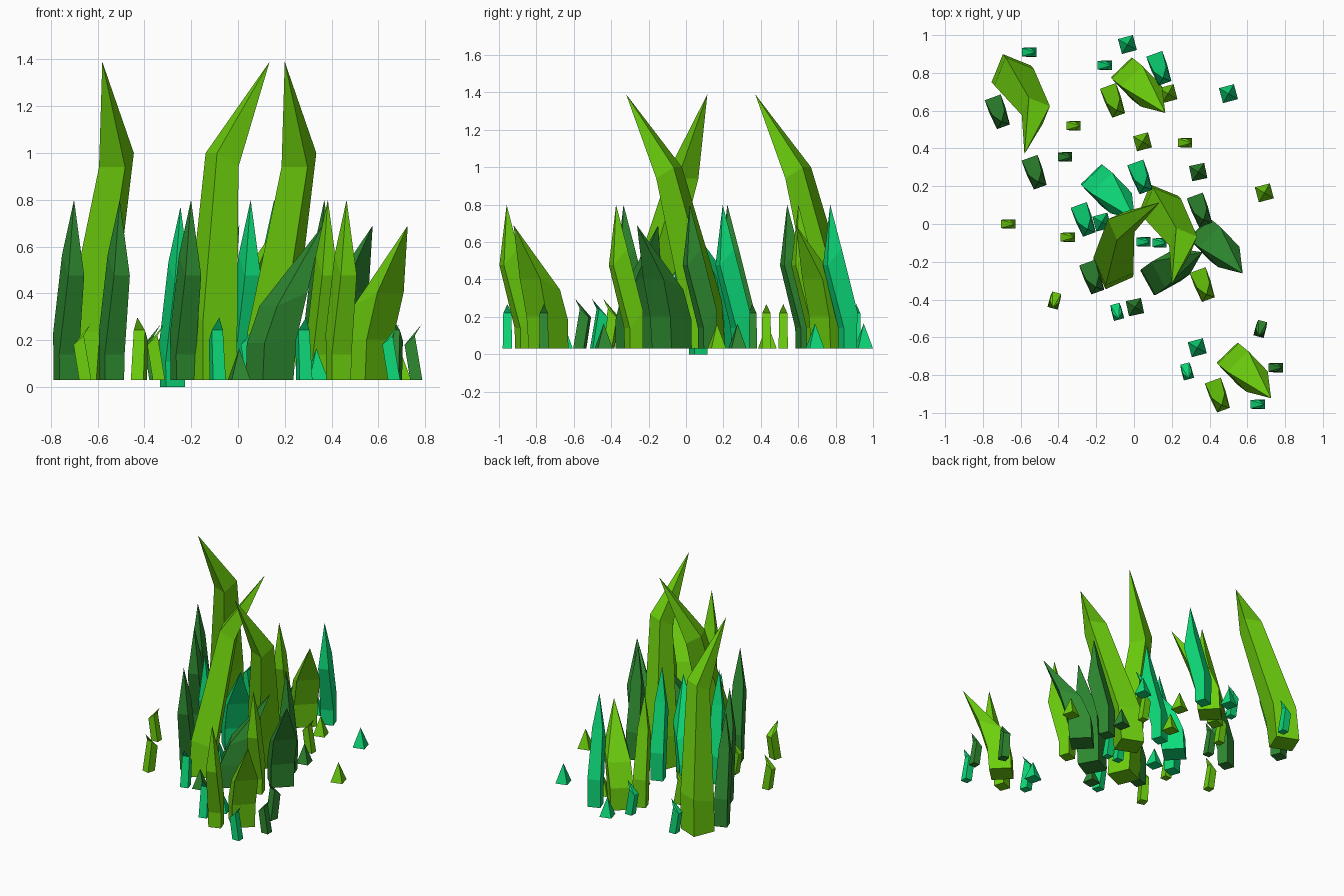
import bpy, bmesh
from math import radians
from mathutils import Matrix, Vector

cube = bpy.data.objects.get("Cube")
if cube:
    bpy.data.objects.remove(cube, do_unlink=True)


def material(name, rgb):
    mat = bpy.data.materials.new(name)
    mat.use_nodes = True
    mat.diffuse_color = (*rgb, 1)
    bsdf = mat.node_tree.nodes["Principled BSDF"]
    bsdf.inputs["Base Color"].default_value = (*rgb, 1)
    bsdf.inputs["Roughness"].default_value = 0.9
    return mat


LIME = material("lime green", (0.15, 0.62, 0.004))
DARK = material("dark green", (0.027, 0.25, 0.03))
EMERALD = material("emerald green", (0.004, 0.70, 0.19))
GROUND = 0.03

# Blade kinds: rings of (lean, side, height, half depth, half width, tilt), then the tip
TALL = ([(0, 0, 0, .08, .08, 0), (.01, .02, .23, .08, .08, -.3),
         (.132, .194, .94, .05, .06, -.6)], (.368, .224, 1.36))
WIDE = ([(0, 0, 0, .075, .075, 0), (.01, 0, .165, .078, .078, .1),
         (.072, .008, .345, .074, .078, .4)], (.26, 0, .66))
THIN = ([(0, 0, 0, .037, .043, 0), (0, 0, .155, .038, .045, 1.2),
         (.088, 0, .49, .04, .036, 1.1)], (.1, 0, .77))
SPROUT = ([(.012, 0, 0, .026, .025, 0), (-.016, 0, .17, .022, .022, .9)],
          (.035, 0, .238))
SPIKE = ([(0, 0, 0, .041, .041, 0)], (0, 0, .135))
# The thin kind dips on its leaning side
THIN = ([(u, v, z, hu, hv, -t) for u, v, z, hu, hv, t in THIN[0]], THIN[1])


def blade(name, kind, x, y, angle, mat, scale=1.0, drop=0.0):
    """Four-sided blade lofted through tilted rings to a point."""
    rings, tip = kind
    bm = bmesh.new()
    loops = []
    for u, v, z, hu, hv, tilt in rings:
        loops.append([bm.verts.new((u + a * hu, v + b * hv, z + a * hu * tilt))
                      for a, b in ((1, 1), (-1, 1), (-1, -1), (1, -1))])
    bm.faces.new(loops[0])
    for low, high in zip(loops, loops[1:]):
        for i in range(4):
            j = (i + 1) % 4
            bm.faces.new((low[i], low[j], high[j], high[i]))
    point = bm.verts.new(tip)
    for i in range(4):
        bm.faces.new((loops[-1][i], loops[-1][(i + 1) % 4], point))
    bmesh.ops.recalc_face_normals(bm, faces=bm.faces)
    bm.transform(Matrix.Translation(Vector((x, y, GROUND - drop)))
                 @ Matrix.Rotation(radians(angle), 4, "Z")
                 @ Matrix.Scale(scale, 4))
    mesh = bpy.data.meshes.new(name)
    bm.to_mesh(mesh)
    bm.free()
    mesh.materials.append(mat)
    obj = bpy.data.objects.new(name, mesh)
    bpy.context.collection.objects.link(obj)


def plant(name, kind, angle, mat, spots, scale=1.0):
    for i, (x, y) in enumerate(spots, 1):
        blade(f"{name}_{i}", kind, x, y, angle, mat, scale)


# Tall curling blades
plant("tall_blade", TALL, -112, LIME, [(-.65, .795), (.13, .105)])
blade("tall_blade_turned", TALL, -.11, -.24, 24, LIME)

# Wide leaning blades
plant("wide_lime_blade", WIDE, -46, LIME, [(.545, -.735), (-.015, .775)])
plant("wide_dark_blade", WIDE, -46, DARK, [(.395, -.075)])
plant("wide_emerald_blade", WIDE, -46, EMERALD, [(-.175, .21)])
blade("wide_dark_blade_turned", WIDE, .135, -.275, 29, DARK)

# Thin bowed blades
plant("thin_dark_blade", THIN, -70, DARK,
      [(-.735, .635), (-.54, .315), (-.235, -.24), (.335, .115)])
plant("thin_lime_blade", THIN, -70, LIME,
      [(.35, -.28), (.43, -.865), (-.125, .695)])
plant("thin_emerald_blade", THIN, -70, EMERALD, [(.02, .29), (.12, .865)])
blade("thin_emerald_blade_low", THIN, -.28, .065, -70, EMERALD, drop=.03)

# Little bent sprouts
plant("lime_sprout", SPROUT, 0, LIME,
      [(-.665, 0), (-.35, -.07), (-.32, .52), (.27, .43)])
plant("dark_sprout", SPROUT, 0, DARK, [(-.365, .355), (.75, -.76)])
plant("emerald_sprout", SPROUT, 0, EMERALD,
      [(-.555, .91), (-.155, .84), (.05, -.095), (.135, -.1), (.655, -.955)])
plant("turned_lime_sprout", SPROUT, -105, LIME, [(-.42, -.405)], 1.12)
plant("turned_dark_sprout", SPROUT, -105, DARK, [(.67, -.555)], 1.12)
plant("turned_emerald_sprout", SPROUT, -75, EMERALD,
      [(-.09, -.465), (.28, -.78)], 1.12)

# Small pyramid spikes
plant("lime_spike", SPIKE, 15, LIME, [(.045, .435), (.69, .165), (.18, .69)])
plant("dark_spike", SPIKE, 12, DARK, [(.34, .275), (.005, -.44)])
plant("emerald_spike", SPIKE, 15, EMERALD,
      [(.5, .69), (-.035, .95), (.335, -.655), (-.17, .01)])
